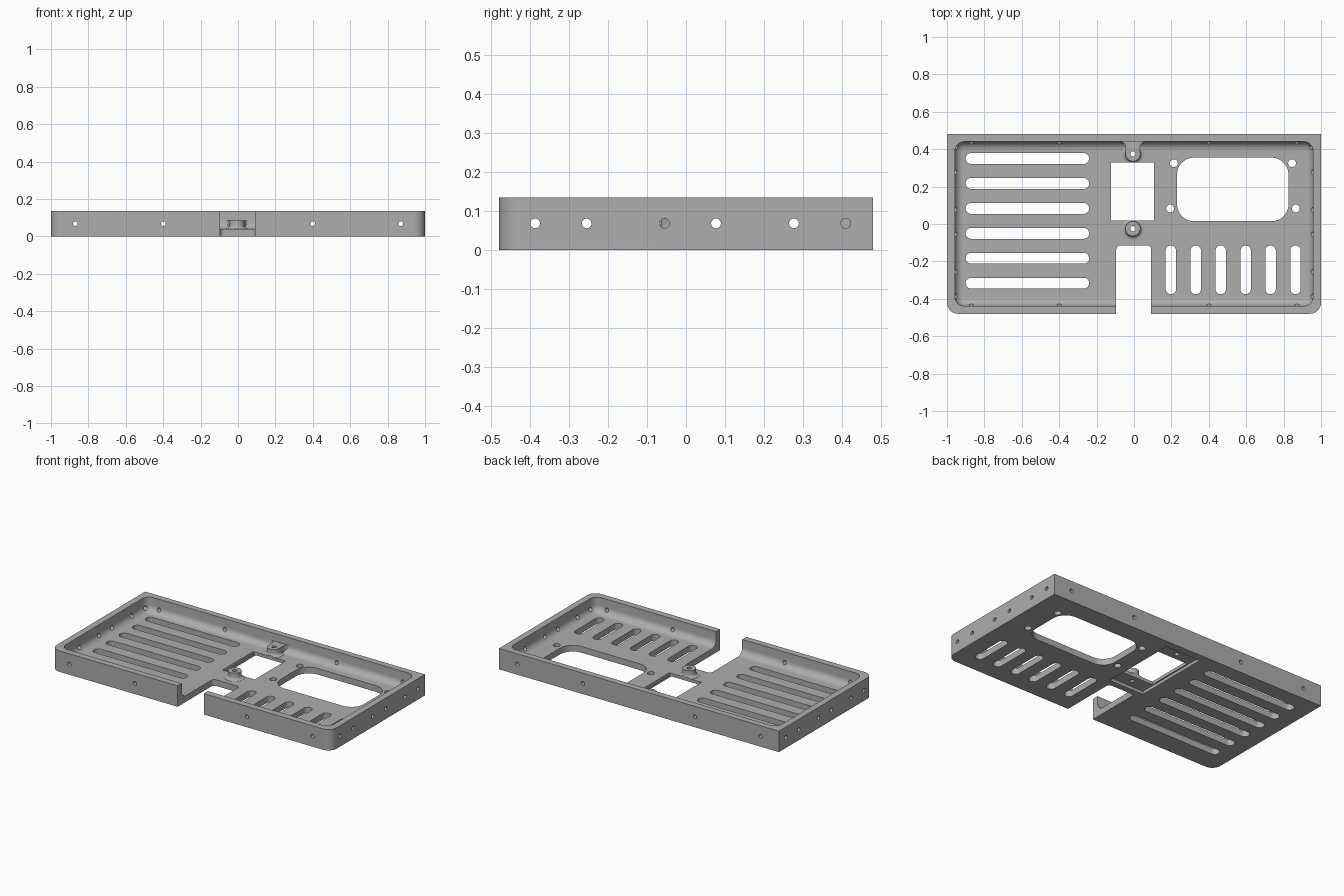
import bpy, bmesh
from math import sin, cos, pi
from mathutils import Matrix, Vector

if "Cube" in bpy.data.objects:
    bpy.data.objects.remove(bpy.data.objects["Cube"])

HEIGHT, FLOOR = 0.135, 0.04
grey = bpy.data.materials.new("plain grey")
grey.use_nodes = True
grey.diffuse_color = (0.42, 0.42, 0.42, 1)
grey.node_tree.nodes["Principled BSDF"].inputs["Base Color"].default_value = grey.diffuse_color


def rounded_rect(x0, x1, y0, y1, radii, steps=8):
    """Outline counter-clockwise from the front left-hand corner; a zero radius is square."""
    corners = [(x0, y0, 1, 1), (x1, y0, -1, 1), (x1, y1, -1, -1), (x0, y1, 1, -1)]
    pts = []
    for i, (x, y, sx, sy) in enumerate(corners):
        r = radii[i]
        if r == 0:
            pts.append((x, y))
            continue
        for k in range(steps + 1):
            a = pi + (i + k / steps) * pi / 2
            pts.append((x + sx * r + r * cos(a), y + sy * r + r * sin(a)))
    return pts


def loft(bm, rings):
    """Closed solid through a list of (outline, z) rings, bottom to top."""
    loops = [[bm.verts.new((x, y, z)) for x, y in pts] for pts, z in rings]
    bm.faces.new(loops[0][::-1])
    bm.faces.new(loops[-1])
    n = len(loops[0])
    for low, high in zip(loops, loops[1:]):
        for i in range(n):
            j = (i + 1) % n
            bm.faces.new((low[i], low[j], high[j], high[i]))


def prism(bm, pts, z0, z1):
    loft(bm, [(pts, z0), (pts, z1)])


def circle(x, y, r, n=32):
    return [(x + r * cos(2 * pi * k / n), y + r * sin(2 * pi * k / n)) for k in range(n)]


def make(name, bm):
    mesh = bpy.data.meshes.new(name)
    bmesh.ops.recalc_face_normals(bm, faces=bm.faces)
    bm.to_mesh(mesh)
    bm.free()
    ob = bpy.data.objects.new(name, mesh)
    bpy.context.scene.collection.objects.link(ob)
    mesh.materials.append(grey)
    return ob


def combine(target, tool, operation):
    mod = target.modifiers.new(tool.name, 'BOOLEAN')
    mod.object, mod.operation, mod.solver = tool, operation, 'EXACT'
    bpy.context.view_layer.update()
    result = bpy.data.meshes.new_from_object(
        target.evaluated_get(bpy.context.evaluated_depsgraph_get()))
    target.modifiers.clear()
    target.data = result
    bpy.data.objects.remove(tool)


# Outer block: front corners rounded, back corners square
bm = bmesh.new()
prism(bm, rounded_rect(-1, 1, -0.48, 0.48, (0.06, 0.06, 0, 0)), 0, HEIGHT)
tray = make("tray", bm)

# Pocket with a filleted floor edge
bm = bmesh.new()
rings, fillet = [], 0.045
for k in range(9):
    a = k / 8 * pi / 2
    inset = fillet * (1 - sin(a))
    z = FLOOR + fillet * (1 - cos(a))
    rings.append((rounded_rect(-0.958 + inset, 0.958 - inset, -0.438 + inset, 0.44 - inset,
                               [0.05 - inset] * 4), z))
rings.append((rings[-1][0], HEIGHT + 0.05))
loft(bm, rings)
combine(tray, make("pocket", bm), 'DIFFERENCE')

# Screw bosses, flared where they meet the floor
BOSS_X, BOSS_R, BOSS_TOP = -0.006, 0.04, 0.085
for i, y in enumerate((-0.025, 0.375)):
    bm = bmesh.new()
    rings = [(circle(BOSS_X, y, BOSS_R + 0.02), 0.03)]
    for k in range(6):
        a = k / 5 * pi / 2
        rings.append((circle(BOSS_X, y, BOSS_R + 0.02 * (1 - sin(a))),
                      FLOOR + 0.001 + 0.02 * (1 - cos(a))))
    rings.append((circle(BOSS_X, y, BOSS_R), BOSS_TOP))
    loft(bm, rings)
    combine(tray, make(f"boss_{i}", bm), 'UNION')

# Web joining the rear boss to the back wall
side = [(0.03 * (1 - cos(k / 6 * pi / 2)), 0.41 + 0.03 * sin(k / 6 * pi / 2)) for k in range(7)]
half = [(BOSS_R - 0.001, 0.38)] + [(BOSS_R - 0.001 + dx, y) for dx, y in side]
half.append((half[-1][0], 0.46))
bm = bmesh.new()
prism(bm, [(BOSS_X + x, y) for x, y in half] + [(BOSS_X - x, y) for x, y in half[::-1]],
      0.02, BOSS_TOP)
combine(tray, make("web", bm), 'UNION')

# Shallow recess under the square opening
bm = bmesh.new()
prism(bm, rounded_rect(-0.13, 0.118, -0.075, 0.43, [0] * 4), -0.05, 0.02)
combine(tray, make("recess", bm), 'DIFFERENCE')

# Openings through the floor
bm = bmesh.new()
openings = [
    rounded_rect(-0.095, 0.092, -0.6, -0.115, (0, 0, 0.02, 0.02)),
    rounded_rect(-0.122, 0.107, 0.018, 0.33, [0] * 4),
    rounded_rect(0.23, 0.826, 0.015, 0.355, [0.09] * 4),
]
for i in range(6):
    y = 0.35 - i * 0.1333
    openings.append(rounded_rect(-0.9, -0.24, y - 0.029, y + 0.029, [0.0285] * 4))
    x = 0.197 + i * 0.1333
    openings.append(rounded_rect(x - 0.028, x + 0.028, -0.375, -0.115, [0.0275] * 4))
openings += [circle(x, y, 0.021) for x, y in
             ((0.213, 0.325), (0.845, 0.325), (0.193, 0.083), (0.865, 0.083))]
openings += [circle(BOSS_X, y, 0.014) for y in (-0.025, 0.375)]
for pts in openings:
    prism(bm, pts, -0.1, 0.3)
combine(tray, make("openings", bm), 'DIFFERENCE')

# Screw holes through the four walls
bm = bmesh.new()


def wall_hole(x, y, axis):
    turn = Vector((0, 0, 1)).rotation_difference(Vector(axis)).to_matrix().to_4x4()
    bmesh.ops.create_cone(bm, cap_ends=True, segments=24, radius1=0.0125, radius2=0.0125,
                          depth=0.12, matrix=Matrix.Translation((x, y, 0.068)) @ turn)


for s in (-1, 1):
    for x in (-0.87, -0.4, 0.4, 0.87):
        wall_hole(x, s * 0.46, (0, 1, 0))
    for y in (-0.387, -0.255, -0.055, 0.077, 0.277, 0.41):
        wall_hole(s * 0.98, y, (1, 0, 0))
combine(tray, make("wall_holes", bm), 'DIFFERENCE')

# Smooth the fillets, keep the edges sharp
bpy.ops.object.select_all(action='DESELECT')
tray.select_set(True)
bpy.context.view_layer.objects.active = tray
bpy.ops.object.shade_smooth_by_angle(angle=0.6)
